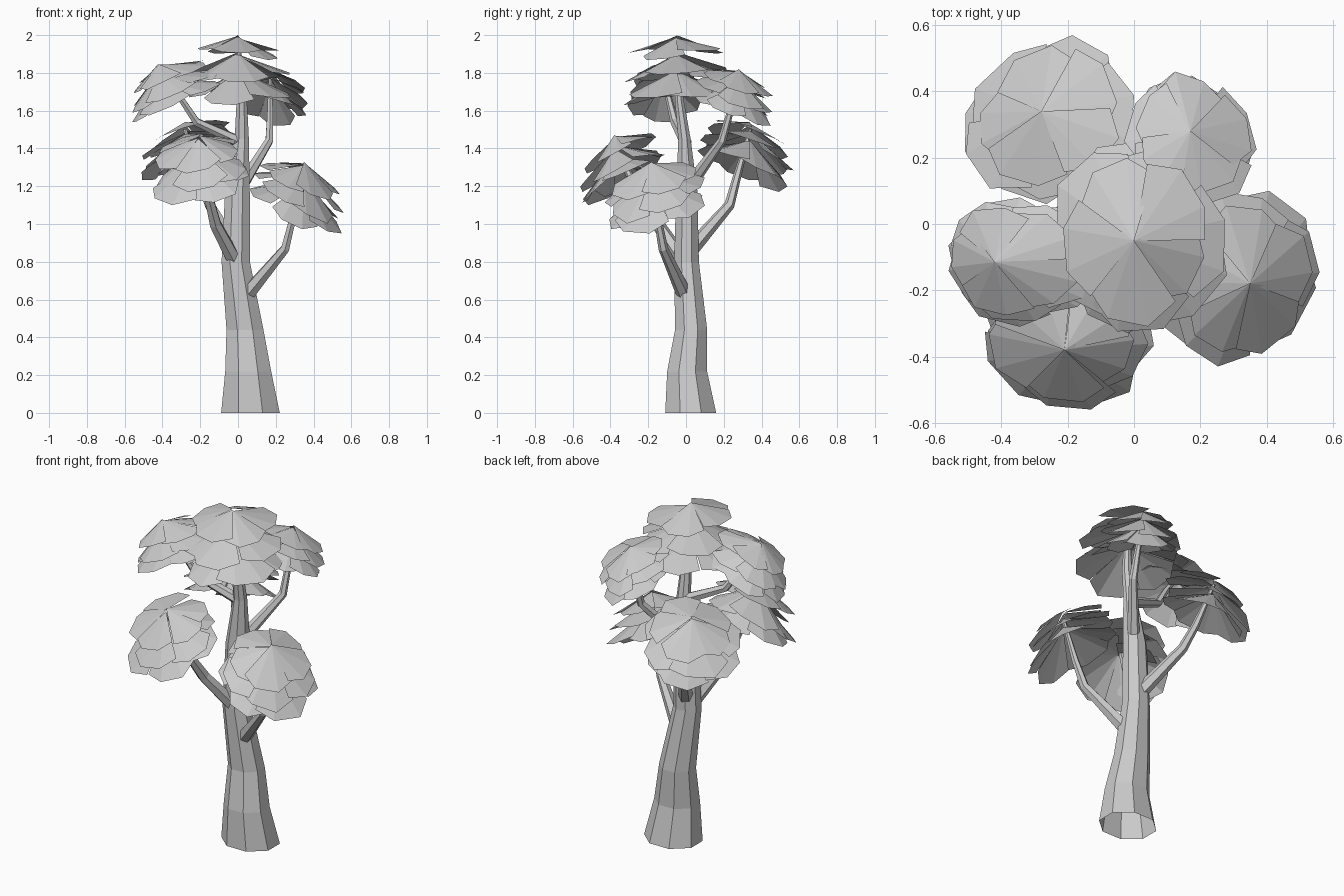
import bpy, math, random
from mathutils import Vector, Matrix

if "Cube" in bpy.data.objects:
    bpy.data.objects.remove(bpy.data.objects["Cube"])

random.seed(7)
UP = Vector((0, 0, 1))


def add_mesh(name, verts, faces):
    me = bpy.data.meshes.new(name)
    me.from_pydata([tuple(v) for v in verts], [], faces)
    me.update()
    ob = bpy.data.objects.new(name, me)
    bpy.context.collection.objects.link(ob)
    return ob


def limb(name, rings, sides, level=False):
    """Tapered faceted tube, open at the foot; rings are (x, y, z, radius)."""
    pts = [Vector(r[:3]) for r in rings]
    verts, faces, n = [], [], len(rings)
    sx, sy = (1.07, 0.93) if level else (1, 1)
    for i, p in enumerate(pts):
        d = (pts[min(i + 1, n - 1)] - pts[max(i - 1, 0)]).normalized()
        q = UP.rotation_difference(UP if level else d)
        for k in range(sides):
            a = 2 * math.pi * (k + 0.5) / sides
            verts.append(p + q @ Vector((sx * math.cos(a), sy * math.sin(a), 0)) * rings[i][3])
    for i in range(n - 1):
        for k in range(sides):
            a, b = i * sides + k, i * sides + (k + 1) % sides
            faces.append((a, b, b + sides, a + sides))
    faces.append(tuple(range((n - 1) * sides, n * sides)))
    return add_mesh(name, verts, faces)


def canopy(name, apex, lo, hi, tilt, step):
    """Three stacked fans of overlapping folded leaves, leaning away from the trunk,
    fitted to the box lo-hi while keeping the apex in place."""
    out = Vector((apex[0], apex[1], 0)).normalized()
    lean = Matrix.Rotation(math.radians(tilt), 3, UP.cross(out))
    verts, faces = [], []
    for layer, size in enumerate((0.8, 0.96, 1.0)):
        top = Vector((0, 0, -step * layer))
        turn = random.uniform(0, 2 * math.pi)
        slope = math.radians((25, 29, 34)[layer])
        for i in range(5):
            mid = turn + i * 2 * math.pi / 5 + random.uniform(-0.12, 0.12)
            pitch = slope + random.uniform(-0.12, 0.12)
            first = len(verts)
            verts.append(top + Vector((0, 0, -0.004 * i)))
            for da, r in ((-0.7, 0.88), (-0.28, 1.0), (0.25, 1.02), (0.7, 0.9)):
                r *= 0.29 * size * random.uniform(0.95, 1.03)
                a = mid + da
                p = Vector((math.cos(a) * math.cos(pitch),
                            math.sin(a) * math.cos(pitch), -math.sin(pitch))) * r
                verts.append(top + lean @ p)
            faces += [(first, first + k, first + k + 1) for k in (1, 2, 3)]
    for ax in range(3):
        small, big = min(v[ax] for v in verts), max(v[ax] for v in verts)
        for v in verts:
            if v[ax] < 0:
                v[ax] *= (lo[ax] - apex[ax]) / small
            elif big > 1e-6:
                s = (hi[ax] - apex[ax]) / big
                v[ax] *= min(1.0, s) if ax == 2 else s
    return add_mesh(name, [v + Vector(apex) for v in verts], faces)


# Trunk
limb("trunk", [(0.066, 0.025, 0, 0.157), (0.054, 0.006, 0.22, 0.123), (0.037, 0.027, 0.44, 0.099),
               (-0.012, 0.003, 0.8, 0.076), (-0.003, 0.004, 1.17, 0.066), (0.02, -0.008, 1.45, 0.038),
               (0.02, -0.035, 1.65, 0.028), (0.002, -0.05, 1.93, 0.014)], 8, True)

# Branches
limb("branch_right", [(0.05, -0.01, 0.63, 0.042), (0.25, -0.12, 0.87, 0.026),
                      (0.29, -0.15, 1.03, 0.02), (0.35, -0.18, 1.28, 0.01)], 6)
limb("branch_front_left", [(-0.02, -0.02, 0.81, 0.042), (-0.12, -0.15, 1.0, 0.034),
                           (-0.17, -0.27, 1.2, 0.023), (-0.21, -0.38, 1.42, 0.01)], 6)
limb("branch_back_left", [(-0.02, 0.03, 0.87, 0.042), (-0.15, 0.23, 1.1, 0.028),
                          (-0.21, 0.27, 1.25, 0.022), (-0.28, 0.34, 1.5, 0.01)], 6)
limb("branch_left", [(0.02, 0.0, 1.43, 0.032), (-0.22, -0.06, 1.54, 0.023),
                     (-0.3, -0.09, 1.66, 0.018), (-0.42, -0.115, 1.82, 0.009)], 6)
limb("branch_back_right", [(0.03, 0.03, 1.22, 0.035), (0.165, 0.19, 1.44, 0.023),
                           (0.17, 0.23, 1.58, 0.018), (0.17, 0.28, 1.78, 0.009)], 6)

# Leaf canopies: apex, lower corner, upper corner, lean, layer spacing
canopy("leaves_top", (0, -0.05, 2.0), (-0.26, -0.33, 1.63), (0.28, 0.25, 2.0), 3, 0.09)
canopy("leaves_right", (0.35, -0.18, 1.33), (0.06, -0.43, 0.95), (0.56, 0.10, 1.33), 25, 0.045)
canopy("leaves_front_left", (-0.21, -0.38, 1.47), (-0.45, -0.56, 1.10), (0.06, -0.11, 1.48), 25, 0.045)
canopy("leaves_back_left", (-0.28, 0.34, 1.54), (-0.51, 0.06, 1.17), (0.0, 0.57, 1.55), 25, 0.045)
canopy("leaves_left", (-0.42, -0.115, 1.85), (-0.56, -0.31, 1.54), (-0.09, 0.08, 1.87), 27, 0.045)
canopy("leaves_back_right", (0.17, 0.28, 1.82), (-0.03, 0.05, 1.52), (0.37, 0.46, 1.83), 23, 0.045)
